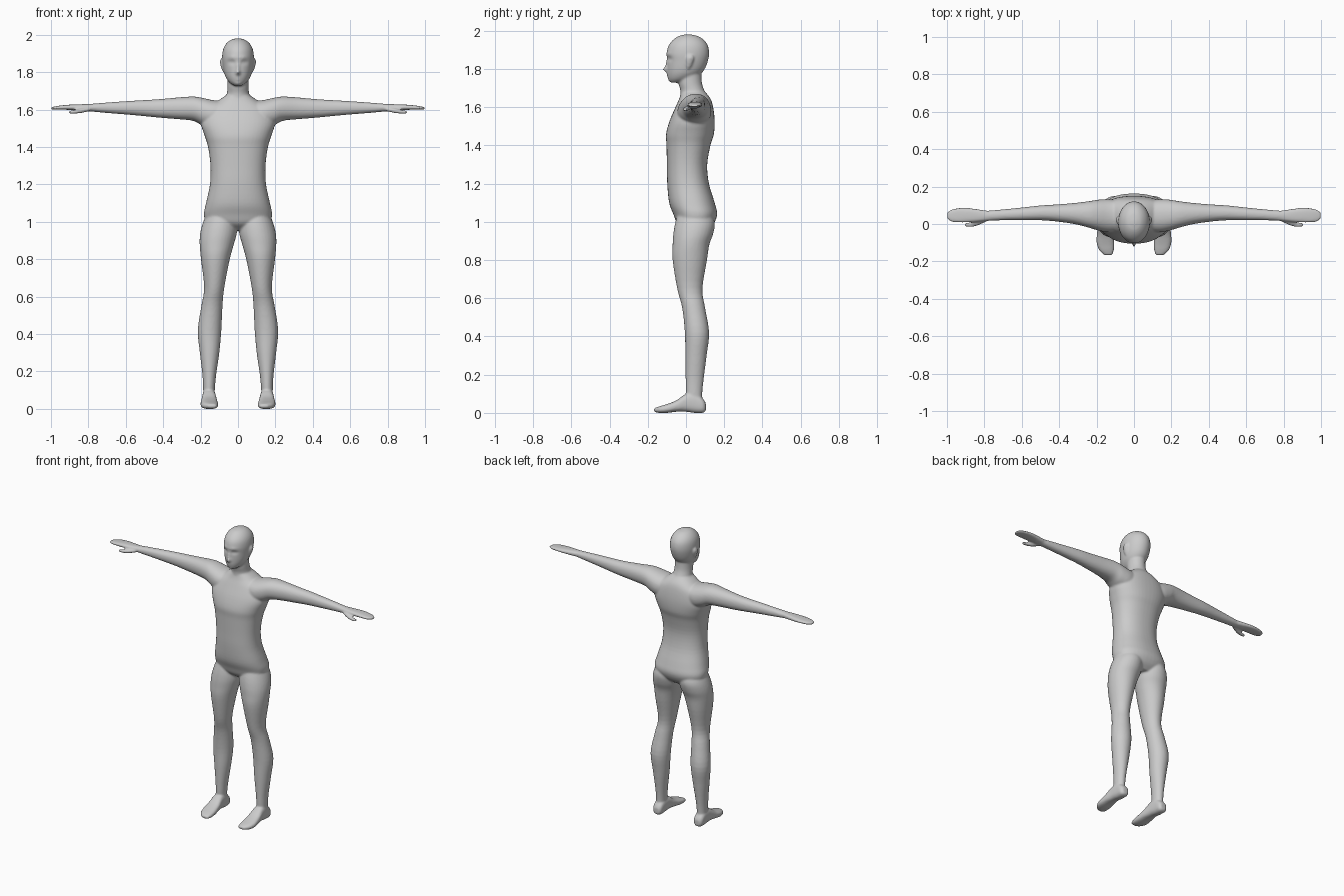
import bpy, bmesh, math
from mathutils import Vector

SKIN = bpy.data.materials.new("grey skin")
SKIN.diffuse_color = (0.6, 0.6, 0.6, 1)


def spline(rings, sub):
    """Catmull-Rom interpolation between ring parameters."""
    out = []
    for i in range(len(rings) - 1):
        p = [Vector(rings[min(max(k, 0), len(rings) - 1)]) for k in range(i - 1, i + 3)]
        for s in range(sub):
            t = s / sub
            out.append(0.5 * (2 * p[1] + (p[2] - p[0]) * t
                              + (2 * p[0] - 5 * p[1] + 4 * p[2] - p[3]) * t * t
                              + (3 * p[1] - p[0] - 3 * p[2] + p[3]) * t ** 3))
    return out + [Vector(rings[-1])]


def loft(bm, rings, axis, side=1, seg=32, power=2.0, sub=4, shape=None):
    """Closed tube of superellipse rings: (position, a_min, a_max, b_min, b_max)."""
    loops = []
    for t, a0, a1, b0, b1 in spline(rings, sub):
        loop = []
        for k in range(seg):
            ang = math.tau * k / seg
            c, s = math.cos(ang), math.sin(ang)
            a = (a0 + a1) / 2 + (a1 - a0) / 2 * math.copysign(abs(c) ** (2 / power), c)
            b = (b0 + b1) / 2 + (b1 - b0) / 2 * math.copysign(abs(s) ** (2 / power), s)
            co = Vector({"x": (t, a, b), "y": (a, t, b), "z": (a, b, t)}[axis])
            if shape:
                co = shape(co)
            co.x *= side
            loop.append(bm.verts.new(co))
        loops.append(loop)
    faces = [bm.faces.new((p[k], p[(k + 1) % seg], q[(k + 1) % seg], q[k]))
             for p, q in zip(loops, loops[1:]) for k in range(seg)]
    faces += [bm.faces.new(loops[0]), bm.faces.new(loops[-1])]
    bmesh.ops.recalc_face_normals(bm, faces=faces)


def upright(rows):
    """Symmetric rings from (z, half width, front y, back y)."""
    return [(z, -w, w, f, b) for z, w, f, b in rows]


# face relief: (x, z, spread x, spread z, push along y)
FACE = [(0, 1.797, .011, .013, -.024), (0, 1.825, .008, .022, -.010),
        (.034, 1.853, .017, .010, .011), (.034, 1.853, .009, .005, -.005),
        (.03, 1.88, .025, .008, -.004), (0, 1.772, .018, .004, -.006),
        (0, 1.760, .016, .004, -.006), (0, 1.738, .02, .010, -.006)]


def face_shape(co):
    if co.y < 0:
        x, z = abs(co.x), co.z
        front = min(1, -co.y / 0.05)
        for fx, fz, sx, sz, d in FACE:
            co.y += front * d * math.exp(-((x - fx) / sx) ** 2 - ((z - fz) / sz) ** 2)
    return co


bm = bmesh.new()

# torso
loft(bm, upright([(.955, .10, .00, .11), (.99, .165, -.045, .145), (1.04, .182, -.066, .163),
                  (1.10, .171, -.088, .15), (1.20, .150, -.098, .12), (1.30, .147, -.10, .111),
                  (1.40, .160, -.102, .128), (1.46, .178, -.104, .146), (1.53, .198, -.085, .15),
                  (1.60, .175, -.055, .142), (1.645, .11, -.035, .128), (1.68, .06, -.025, .10)]),
     "z", seg=48, power=2.3)

# neck
loft(bm, upright([(1.60, .09, -.03, .125), (1.65, .068, -.03, .115), (1.69, .059, -.03, .095),
                  (1.73, .056, -.04, .083), (1.80, .055, -.04, .08)]), "z")

# head
loft(bm, upright([(1.728, .02, -.075, -.03), (1.745, .045, -.09, .03), (1.77, .064, -.096, .073),
                  (1.80, .075, -.098, .098), (1.84, .082, -.098, .114), (1.88, .085, -.101, .121),
                  (1.92, .080, -.092, .115), (1.95, .065, -.07, .095), (1.972, .040, -.038, .062),
                  (1.981, .010, -.002, .02)]),
     "z", seg=96, sub=8, shape=face_shape)

for side in (1, -1):
    # ear
    loft(bm, [(1.80, .068, .08, .005, .018), (1.82, .07, .089, .0, .03),
              (1.855, .072, .097, .0, .042), (1.872, .075, .092, .01, .035)], "z", side, seg=16)
    # leg
    loft(bm, [(1.08, .02, .15, -.03, .12), (1.0, .004, .186, -.055, .15), (.94, .006, .202, -.066, .143),
              (.88, .022, .205, -.07, .122), (.80, .044, .198, -.07, .11), (.65, .073, .181, -.046, .086),
              (.55, .083, .196, -.02, .10), (.42, .089, .215, -.006, .121), (.30, .100, .204, -.004, .108),
              (.18, .117, .190, -.002, .093), (.10, .124, .186, .0, .085), (.04, .125, .186, .01, .085)],
         "z", side)
    # foot
    loft(bm, [(.104, .135, .172, .012, .05), (.088, .123, .187, 0, .075), (.045, .12, .19, 0, .105),
              (.0, .117, .192, .006, .10), (-.05, .110, .198, .006, .066), (-.10, .106, .200, 0, .046),
              (-.14, .108, .186, 0, .034), (-.167, .116, .158, .006, .024)],
         "y", side, power=2.6)
    # arm
    loft(bm, [(.06, -.03, .12, 1.54, 1.645), (.13, -.045, .132, 1.50, 1.650), (.19, -.035, .130, 1.515, 1.663),
              (.24, -.020, .122, 1.54, 1.670), (.32, .0, .112, 1.549, 1.665), (.42, .014, .104, 1.557, 1.656),
              (.50, .020, .099, 1.565, 1.651), (.60, .020, .088, 1.574, 1.645), (.70, .020, .078, 1.582, 1.638),
              (.80, .016, .070, 1.591, 1.630), (.84, .014, .072, 1.592, 1.629)], "x", side, power=2.2)
    # hand
    loft(bm, [(.78, .018, .070, 1.592, 1.630), (.83, .012, .078, 1.594, 1.629), (.89, .008, .086, 1.598, 1.627),
              (.94, .008, .085, 1.600, 1.623), (.975, .012, .078, 1.600, 1.618), (1.001, .028, .06, 1.602, 1.612)],
         "x", side, power=2.5)
    # thumb
    loft(bm, [(.79, .012, .04, 1.592, 1.615), (.83, -.006, .022, 1.583, 1.607),
              (.87, -.016, .010, 1.578, 1.600), (.905, -.013, .006, 1.578, 1.594)], "x", side, seg=16)

mesh = bpy.data.meshes.new("body")
bm.to_mesh(mesh)
bm.free()
mesh.materials.append(SKIN)
body = bpy.data.objects.new("body", mesh)
bpy.context.collection.objects.link(body)

# fuse all parts into one smooth skin
remesh = body.modifiers.new("fuse", "REMESH")
remesh.mode = "VOXEL"
remesh.voxel_size = 0.006
remesh.use_smooth_shade = True
relax = body.modifiers.new("relax", "SMOOTH")
relax.factor = 0.5
relax.iterations = 5
